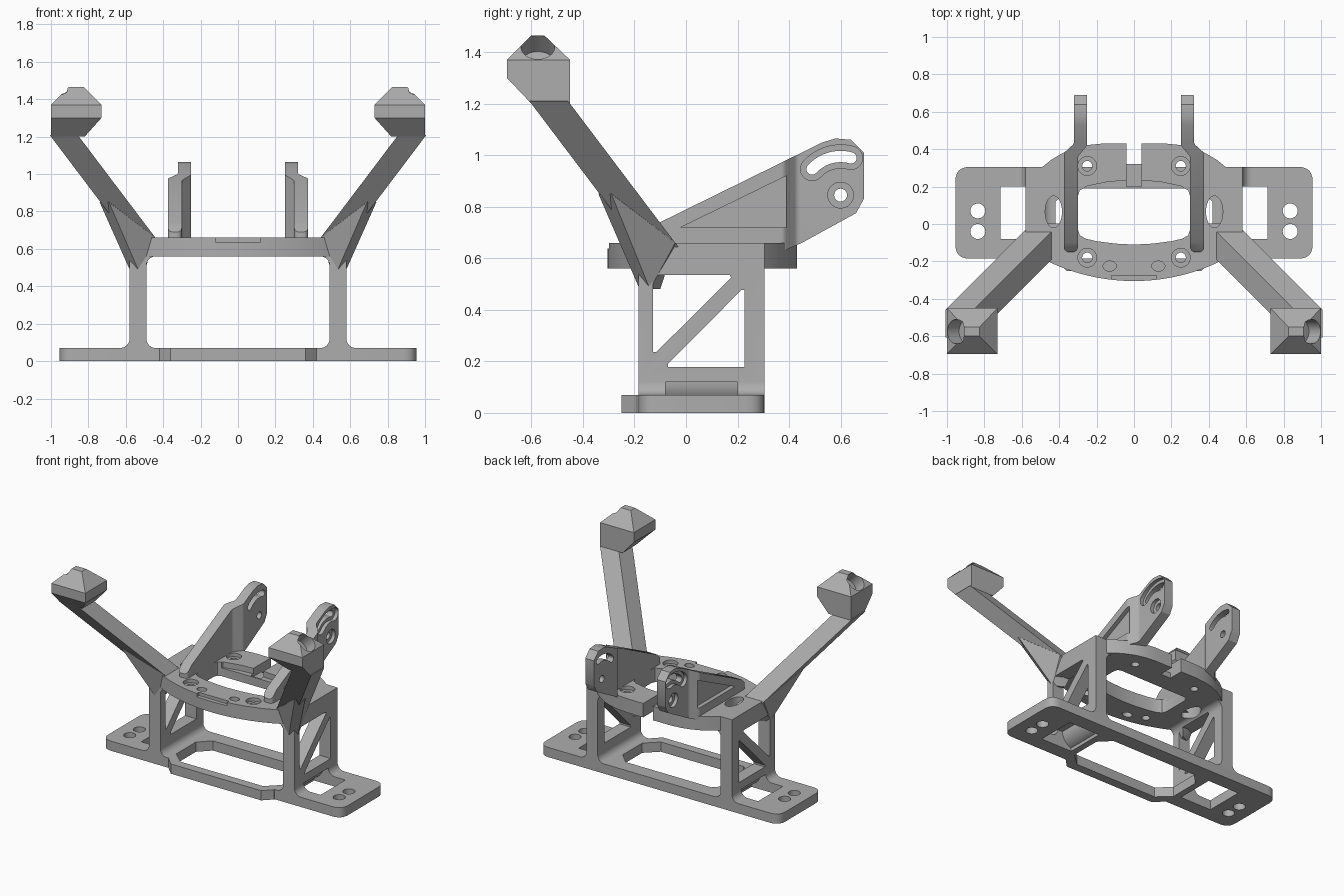
import bpy
import bmesh
from math import pi, cos, sin, tan
from mathutils import Vector

default_cube = bpy.data.objects.get("Cube")
if default_cube:
    bpy.data.objects.remove(default_cube, do_unlink=True)

grey = bpy.data.materials.new("matte grey")
grey.use_nodes = True
grey.diffuse_color = (0.42, 0.42, 0.42, 1)
for node in grey.node_tree.nodes:
    if node.type == "BSDF_PRINCIPLED":
        node.inputs["Base Color"].default_value = grey.diffuse_color


def finish_mesh(name, bm):
    bmesh.ops.recalc_face_normals(bm, faces=bm.faces)
    mesh = bpy.data.meshes.new(name)
    bm.to_mesh(mesh)
    bm.free()
    mesh.materials.append(grey)
    obj = bpy.data.objects.new(name, mesh)
    bpy.context.collection.objects.link(obj)
    return obj


def prism(name, points, axis, low, high):
    """Extrude a flat outline along an axis."""
    place = {"x": lambda a, b, t: (t, a, b),
             "y": lambda a, b, t: (a, t, b),
             "z": lambda a, b, t: (a, b, t)}[axis]
    bm = bmesh.new()
    rings = [[bm.verts.new(place(a, b, t)) for a, b in points] for t in (low, high)]
    bm.faces.new(rings[0])
    bm.faces.new(rings[1])
    for i in range(len(points)):
        bm.faces.new((rings[0][i - 1], rings[0][i], rings[1][i], rings[1][i - 1]))
    return finish_mesh(name, bm)


def hull(name, points):
    bm = bmesh.new()
    for point in points:
        bm.verts.new(point)
    result = bmesh.ops.convex_hull(bm, input=bm.verts[:])
    unused = [v for v in bm.verts if not v.link_faces]
    bmesh.ops.delete(bm, geom=unused, context="VERTS")
    bmesh.ops.dissolve_limit(bm, angle_limit=0.01, verts=bm.verts[:], edges=bm.edges[:])
    return finish_mesh(name, bm)


def arc(cx, cy, rx, ry, start, end, steps=12):
    angles = [start + (end - start) * i / steps for i in range(steps + 1)]
    return [(cx + rx * cos(a), cy + ry * sin(a)) for a in angles]


def circle(cx, cy, rx, ry=None):
    return arc(cx, cy, rx, ry or rx, 0, 2 * pi, 32)[:-1]


def rounded(points, radius, steps=6):
    """Fillet every corner of an outline."""
    out = []
    for i, point in enumerate(points):
        p = Vector(point)
        a = Vector(points[i - 1]) - p
        b = Vector(points[(i + 1) % len(points)]) - p
        half = a.angle(b) / 2
        reach = min(radius / tan(half), a.length * 0.45, b.length * 0.45)
        start, end = p + a.normalized() * reach, p + b.normalized() * reach
        for k in range(steps + 1):
            t = k / steps
            out.append(tuple(start * (1 - t) ** 2 + p * 2 * t * (1 - t) + end * t * t))
    return out


def box(x0, x1, y0, y1):
    return [(x0, y0), (x1, y0), (x1, y1), (x0, y1)]


def both_sides(half):
    """Close a half outline, listed front to back, with its mirror image."""
    return half + [(-x, y) for x, y in reversed(half) if x > 0]


def cut(obj, cutter, operation="DIFFERENCE"):
    mod = obj.modifiers.new("cut", "BOOLEAN")
    mod.operation, mod.solver, mod.object = operation, "EXACT", cutter
    bpy.context.view_layer.objects.active = obj
    bpy.ops.object.modifier_apply(modifier=mod.name)
    bpy.data.objects.remove(cutter, do_unlink=True)


def drill(obj, points, axis, low, high):
    cut(obj, prism("cutter", points, axis, low, high))


def finish(obj, mirror=False):
    bpy.ops.object.select_all(action="DESELECT")
    obj.select_set(True)
    bpy.context.view_layer.objects.active = obj
    bpy.ops.object.shade_smooth_by_angle(angle=0.5)
    if mirror:
        mod = obj.modifiers.new("other side", "MIRROR")
        mod.use_mirror_merge = False


# Strap pocket outline, curved under the foot of each leg
pocket = [(.715, -.05), (.715, .12)] + arc(.44, .12, .1, .1, 0, -1.3) + [(.465, -.05)]
mirrored_pocket = [(-x, z) for x, z in pocket]

# Base plate with a front bulge, centre opening, strap pockets and screw holes
base = prism("base_plate", rounded(box(-.955, .955, -.185, .305), .075), "z", 0, .07)
bulge = both_sides([(.36, -.25), (.42, -.19), (.42, -.1)])
cut(base, prism("bulge", bulge, "z", 0, .07), "UNION")
opening = both_sides([(.33, -.185), (.42, -.1), (.42, .12), (.34, .2)])
drill(base, opening, "z", -1, 1)
for outline in (pocket, mirrored_pocket):
    drill(base, outline, "y", -.08, .2)
for x in (-.835, .835):
    for y in (-.04, .07):
        drill(base, circle(x, y, .04), "z", -1, 1)
finish(base)

# Legs with filleted feet and a braced window
profile = ([(.44, .03)] + arc(.44, .12, .05, .05, -pi / 2, 0, 8)
           + arc(.44, .51, .05, .05, 0, pi / 2, 8) + [(.44, .66), (.58, .66)]
           + arc(.63, .12, .05, .05, pi, 1.5 * pi, 8) + [(.63, .03)])
leg = prism("leg", profile, "y", -.185, .305)
drill(leg, [(-.128, .535), (.17, .535), (.175, .525), (-.115, .236), (-.128, .236)], "x", 0, 1)
drill(leg, [(.227, .178), (.227, .477), (.215, .477), (-.07, .19), (-.07, .178)], "x", 0, 1)
drill(leg, pocket, "y", -.08, .2)
drill(leg, circle(.43, .065, .045, .085), "z", .4, 1)
finish(leg, True)

# Top ring
front_arc = arc(0, .755, 1.06, 1.06, -pi / 2, -1.09, 14)
outer = both_sides(front_arc + [(.49, .305), (.44, .345), (.38, .38), (.32, .405),
                                (.25, .422), (.17, .43)])
ring = prism("top_ring", outer, "z", .56, .66)
inner = both_sides([(0, -.11), (.1, -.105), (.2, -.092), (.26, -.078), (.29, -.06),
                    (.3, -.03), (.3, .15), (.29, .18), (.27, .19)])
drill(ring, inner, "z", 0, 1)
drill(ring, both_sides([(.27, .18), (.26, .2), (.14, .226), (0, .235)]), "z", .62, 1)
drill(ring, box(-.04, .04, .32, .5), "z", 0, 1)
drill(ring, box(-.04, .04, .2, .33), "z", .6, 1)
drill(ring, box(-.12, .12, -.275, -.4), "z", .637, 1)
for side in (-1, 1):
    for y in (-.18, .31):
        drill(ring, circle(side * .25, y, .05), "z", .635, 1)
        drill(ring, circle(side * .25, y, .027), "z", 0, 1)
    drill(ring, circle(side * .13, -.225, .035, .027), "z", 0, 1)
    drill(ring, circle(side * .43, .065, .045, .085), "z", 0, 1)
finish(ring)

# Tilt brackets: side outline intersected with a stepped plan
side_outline = [(-.15, .64), (-.15, .69), (-.1, .74), (.53, 1.05), (.58, 1.065), (.64, 1.06),
                (.69, 1.01), (.69, .83), (.66, .775), (.45, .66), (.36, .62)]
plan = rounded([(.375, -.15), (.375, .38), (.32, .43), (.32, .71), (.25, .71),
                (.25, .42), (.3, .36), (.3, -.15)], .03)
bracket = prism("tilt_bracket", side_outline, "x", .2, .4)
cut(bracket, prism("plan", plan, "z", .5, 1.2), "INTERSECT")
drill(bracket, [(-.02, .72), (.39, .72), (.39, .92)], "x", .345, 1)


def curved_slot(width):
    cy, cz, r = .6, .845, .15
    a, b = 1.3, 2.4
    end = (cy + r * cos(b), cz + r * sin(b))
    start = (cy + r * cos(a), cz + r * sin(a))
    return (arc(cy, cz, r + width, r + width, a, b) + arc(*end, width, width, b, b + pi)[1:-1]
            + arc(cy, cz, r - width, r - width, b, a)
            + arc(*start, width, width, a + pi, a + 2 * pi)[1:-1])


for wide, narrow in ((curved_slot(.045), curved_slot(.022)),
                     (circle(.6, .845, .05), circle(.6, .845, .025))):
    drill(bracket, wide, "x", .295, 1)
    drill(bracket, narrow, "x", 0, 1)
finish(bracket, True)


# Slanted arms: a square section sheared inwards as it descends
def arm_section(z):
    shift = .756 * (1.2 - z)
    return [(x - shift, y + shift, z) for x, y in box(.85, 1, -.6, -.45)]


finish(hull("slanted_arm", arm_section(1.21) + arm_section(.6)), True)

# Gusset below each arm
gusset = arm_section(.66) + [(.69, -.34, .85), (.74, -.29, .85), (.7, -.3, .87),
                             (.53, -.18, .48), (.575, -.14, .48), (.5, -.1, .48)]
finish(hull("arm_gusset", gusset), True)

# Pads with a faceted roof and an angled socket
layers = [((.82, 1, -.6, -.45), 1.2), ((.73, 1, -.695, -.45), 1.3),
          ((.73, 1, -.695, -.45), 1.37), ((.825, .905, -.6, -.55), 1.465)]
pad = hull("arm_pad", [(x, y, z) for size, z in layers for x, y in box(*size)])
socket = prism("socket", circle(0, 0, .065), "z", -.09, .1)
socket.rotation_euler.y = pi / 4
socket.location = (.953, -.575, 1.42)
bpy.context.view_layer.update()
cut(pad, socket)
finish(pad, True)
